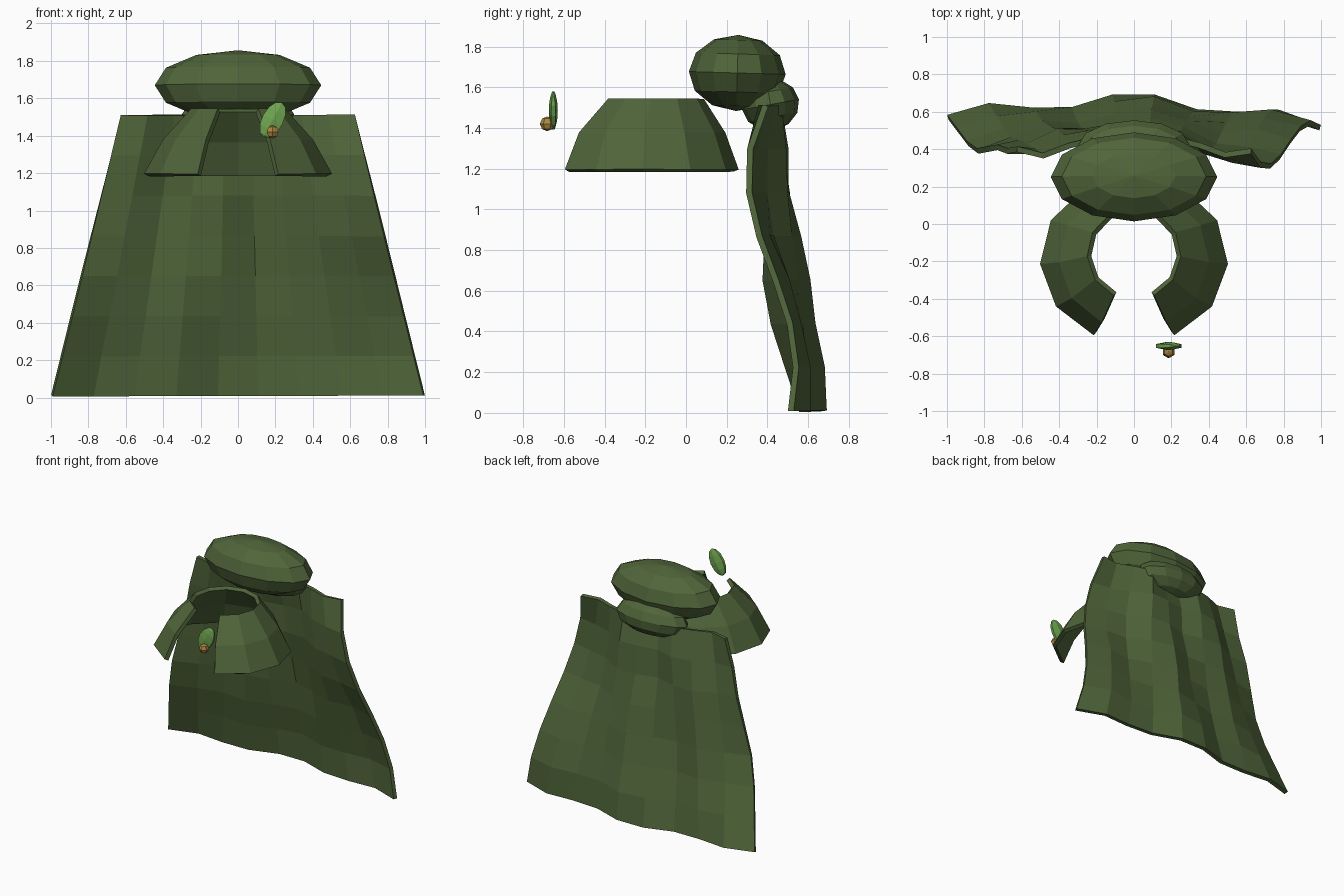
import bpy, bmesh, math, random
from mathutils import Matrix, Vector, Euler

random.seed(4)

if "Cube" in bpy.data.objects:
    bpy.data.objects.remove(bpy.data.objects["Cube"], do_unlink=True)


def make_material(name, rgb):
    mat = bpy.data.materials.new(name)
    mat.use_nodes = True
    mat.diffuse_color = (*rgb, 1)
    bsdf = mat.node_tree.nodes["Principled BSDF"]
    bsdf.inputs["Base Color"].default_value = (*rgb, 1)
    bsdf.inputs["Roughness"].default_value = 0.9
    return mat


cloth = make_material("dark green cloth", (0.08, 0.13, 0.042))
leaf_green = make_material("leaf green", (0.16, 0.38, 0.08))
gold = make_material("antique gold", (0.41, 0.25, 0.05))


def add_object(name, bm, mat):
    bmesh.ops.recalc_face_normals(bm, faces=bm.faces)
    mesh = bpy.data.meshes.new(name)
    bm.to_mesh(mesh)
    bm.free()
    mesh.materials.append(mat)
    obj = bpy.data.objects.new(name, mesh)
    bpy.context.collection.objects.link(obj)
    return obj


def ellipsoid(name, mat, centre, radii, segments, rings, tilt=(0, 0, 0)):
    bm = bmesh.new()
    place = Matrix.LocRotScale(Vector(centre), Euler(tilt), Vector(radii))
    bmesh.ops.create_uvsphere(bm, u_segments=segments, v_segments=rings,
                              radius=1, matrix=place)
    return add_object(name, bm, mat)


def sheet(name, mat, rows, cols, point, thickness):
    """Grid of quads from point(row, col), given a thickness."""
    bm = bmesh.new()
    grid = [[bm.verts.new(point(r, c)) for c in range(cols + 1)]
            for r in range(rows + 1)]
    for r in range(rows):
        for c in range(cols):
            bm.faces.new((grid[r][c], grid[r][c + 1],
                          grid[r + 1][c + 1], grid[r + 1][c]))
    obj = add_object(name, bm, mat)
    solid = obj.modifiers.new("thickness", "SOLIDIFY")
    solid.thickness = thickness
    solid.offset = 0
    return obj


# Cape: flared cloth, depth set by its two edges and its middle,
# with folds that drift sideways as they fall
ROWS, COLS = 7, 9
right_edge = (0.40, 0.39, 0.41, 0.40, 0.39, 0.43, 0.50, 0.57)
left_edge = (0.39, 0.315, 0.31, 0.36, 0.44, 0.51, 0.54, 0.515)
middle = (0.43, 0.49, 0.495, 0.535, 0.56, 0.595, 0.64, 0.665)


def cape_point(r, c):
    t = r / ROWS
    u = 2 * c / COLS - 1
    edge = (right_edge if u < 0 else left_edge)[r]
    y = edge + (middle[r] - edge) * (1 - abs(u) ** 1.3)
    if 0 < c < COLS:
        y += 0.038 * math.cos(8.2 * (u - 0.37 * (1 - t)))
        y += random.uniform(-0.01, 0.01)
    return (u * (0.625 + 0.37 * t), y, 1.51 - 1.5 * t)


sheet("cape", cloth, ROWS, COLS, cape_point, 0.03)

# Shoulder mantle: flared band, open at the front
# each level: half width, half depth, centre y, height
mantle_profile = ((0.24, 0.235, -0.16, 1.535),
                  (0.39, 0.365, -0.185, 1.37),
                  (0.49, 0.435, -0.19, 1.19))
MANTLE_COLS = 10
GAP = math.radians(25)


def mantle_point(r, c):
    rx, ry, cy, z = mantle_profile[r]
    a = GAP + (2 * math.pi - 2 * GAP) * c / MANTLE_COLS
    return (rx * math.sin(a), cy - ry * math.cos(a), z)


sheet("shoulder_mantle", cloth, 2, MANTLE_COLS, mantle_point, 0.03)

# Hood and the folded roll behind it
ellipsoid("hood", cloth, (0, 0.252, 1.67), (0.445, 0.238, 0.187), 12, 6,
          (-0.03, 0, 0))
ellipsoid("hood_roll", cloth, (0, 0.415, 1.515), (0.3, 0.142, 0.127), 12, 6,
          (0.18, 0, 0))

# Leaf clasp with its bead
ellipsoid("leaf_clasp", leaf_green, (0.185, -0.652, 1.485),
          (0.066, 0.022, 0.105), 6, 6, (0, math.radians(28), 0))
ellipsoid("clasp_bead", gold, (0.185, -0.682, 1.42),
          (0.036, 0.036, 0.036), 6, 4)
